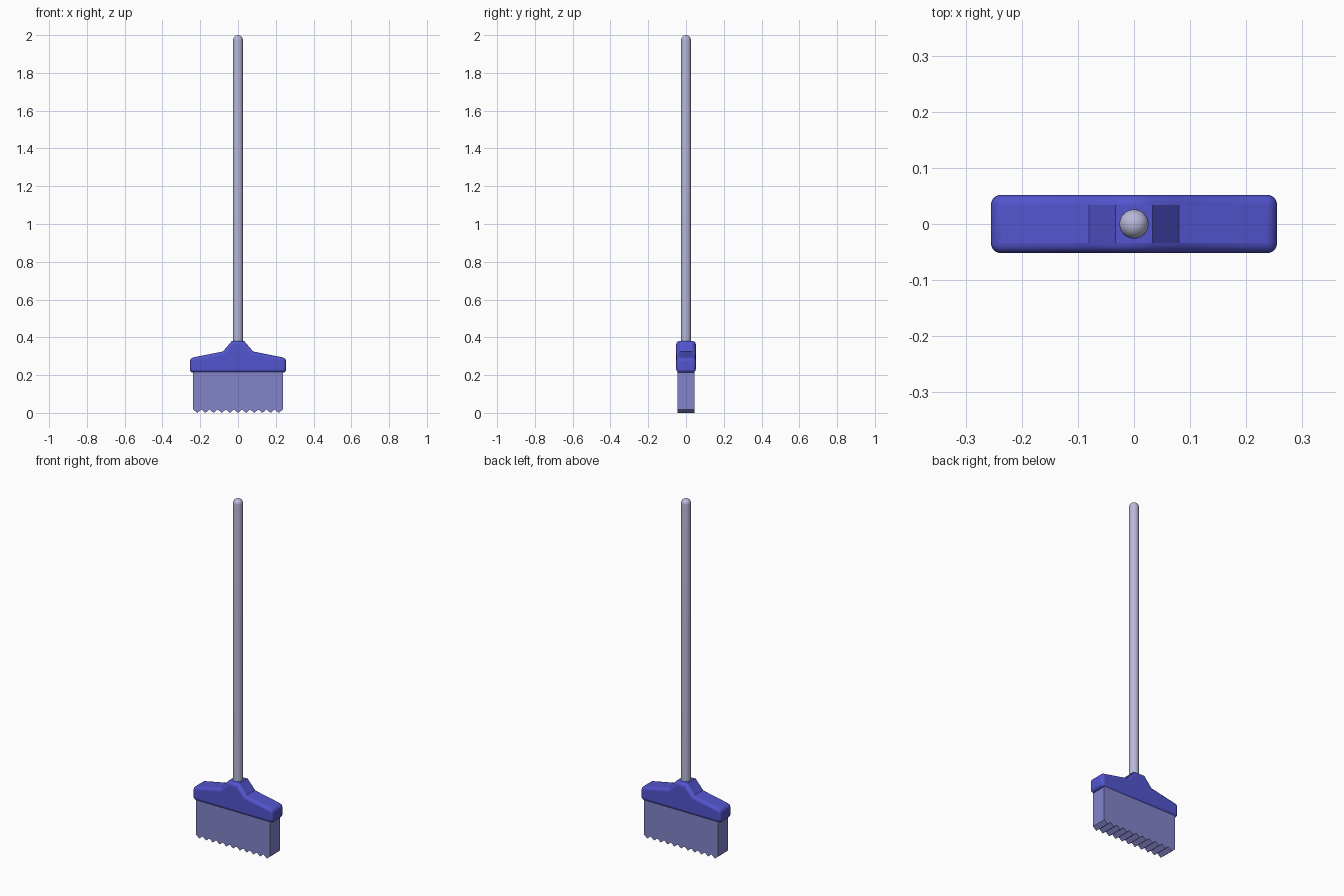
import bpy, bmesh, math

cube = bpy.data.objects.get("Cube")
if cube:
    bpy.data.objects.remove(cube, do_unlink=True)


def material(name, rgb):
    m = bpy.data.materials.new(name)
    m.use_nodes = True
    m.diffuse_color = (*rgb, 1)
    m.node_tree.nodes["Principled BSDF"].inputs["Base Color"].default_value = (*rgb, 1)
    return m


def make_object(name, bm, mat):
    bmesh.ops.recalc_face_normals(bm, faces=bm.faces[:])
    mesh = bpy.data.meshes.new(name)
    bm.to_mesh(mesh)
    bm.free()
    mesh.materials.append(mat)
    obj = bpy.data.objects.new(name, mesh)
    bpy.context.collection.objects.link(obj)
    return obj


def extrude_profile(name, points, half_depth, mat):
    """Turn an x-z outline into a solid centred on y = 0."""
    bm = bmesh.new()
    face = bm.faces.new([bm.verts.new((x, -half_depth, z)) for x, z in points])
    new = bmesh.ops.extrude_face_region(bm, geom=[face])["geom"]
    bmesh.ops.translate(bm, vec=(0, 2 * half_depth, 0),
                        verts=[v for v in new if isinstance(v, bmesh.types.BMVert)])
    return make_object(name, bm, mat)


def smooth(obj, degrees):
    bpy.ops.object.select_all(action="DESELECT")
    obj.select_set(True)
    bpy.context.view_layer.objects.active = obj
    bpy.ops.object.shade_smooth_by_angle(angle=math.radians(degrees))


blue = material("head blue", (0.085, 0.09, 0.62))
lavender = material("bristle lavender", (0.23, 0.23, 0.6))
grey = material("handle grey", (0.48, 0.48, 0.7))

# Head: mirrored shoulder outline with rounded rims
half = [(0.255, 0.213), (0.255, 0.29), (0.08, 0.325), (0.033, 0.38)]
head = extrude_profile("broom_head", half + [(-x, z) for x, z in reversed(half)], 0.052, blue)
bevel = head.modifiers.new("Rounded rims", "BEVEL")
bevel.width = 0.018
bevel.segments = 5
bevel.limit_method = "ANGLE"
bevel.angle_limit = math.radians(60)
smooth(head, 30)

# Bristles: block with a zigzag lower edge
teeth, w, top = 11, 0.237, 0.225
zigzag = [(-w + w * i / teeth, 0.0 if i % 2 else 0.018) for i in range(2 * teeth + 1)]
extrude_profile("bristles", zigzag + [(w, top), (-w, top)], 0.045, lavender)

# Handle: pole with a domed tip, spun from a half outline
radius, steps = 0.026, 8
outline = [(0, 0.3), (radius, 0.3)]
for i in range(steps + 1):
    a = math.pi / 2 * i / steps
    outline.append((radius * math.cos(a), 2 - radius + radius * math.sin(a)))
bm = bmesh.new()
verts = [bm.verts.new((x, 0, z)) for x, z in outline]
edges = [bm.edges.new(pair) for pair in zip(verts, verts[1:])]
bmesh.ops.spin(bm, geom=verts + edges, cent=(0, 0, 0), axis=(0, 0, 1),
               angle=math.tau, steps=32, use_duplicate=False)
bmesh.ops.remove_doubles(bm, verts=bm.verts[:], dist=0.0001)
handle = make_object("handle", bm, grey)
smooth(handle, 40)
